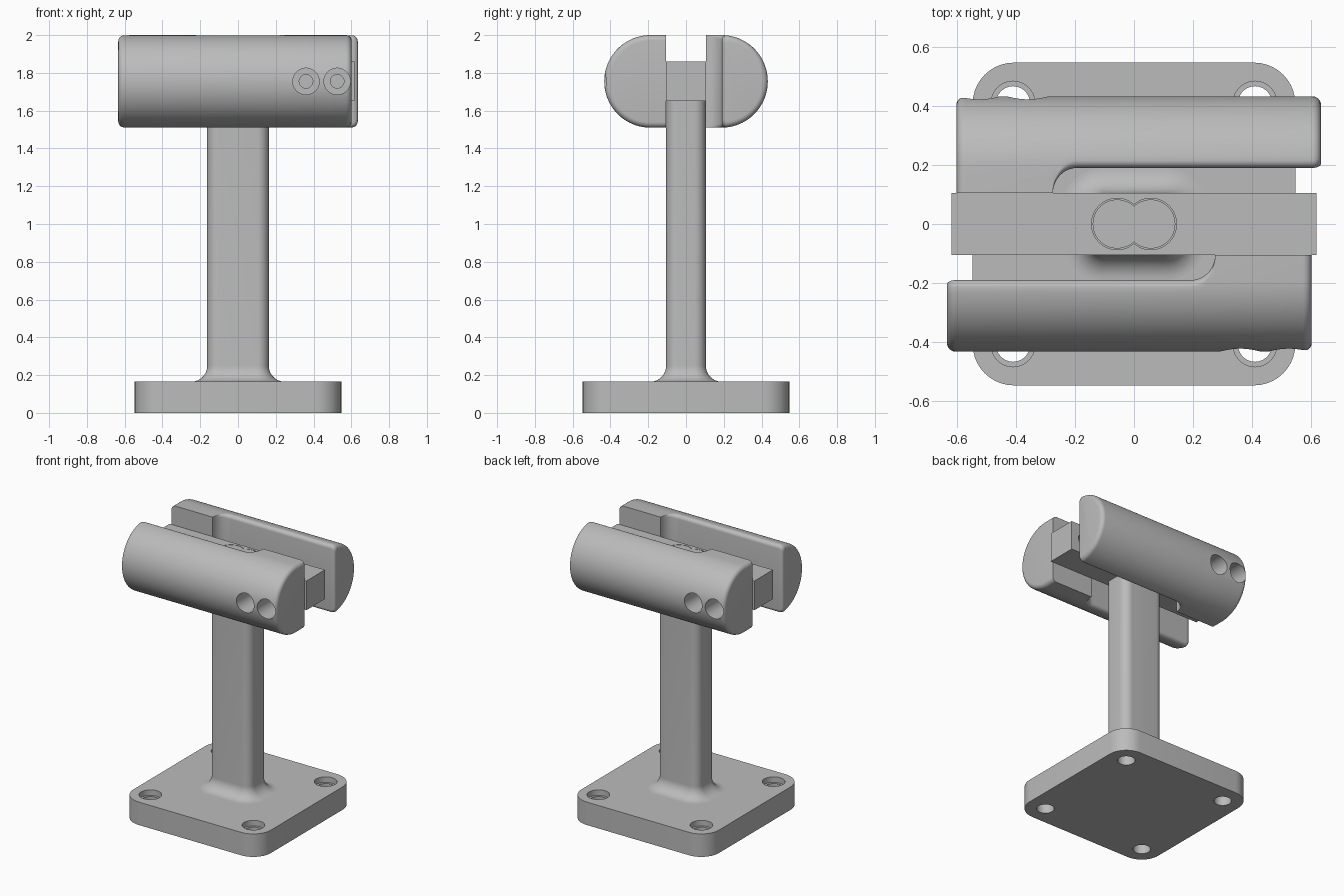
import bpy, bmesh
from math import sin, cos, pi, asin
from mathutils import Matrix

cube = bpy.data.objects.get("Cube")
if cube:
    bpy.data.objects.remove(cube, do_unlink=True)

GREY = (0.5, 0.5, 0.5, 1)
metal = bpy.data.materials.new("light_grey_metal")
metal.use_nodes = True
metal.diffuse_color = GREY
metal.node_tree.nodes["Principled BSDF"].inputs["Base Color"].default_value = GREY


def make_object(name, bm):
    bmesh.ops.recalc_face_normals(bm, faces=bm.faces)
    mesh = bpy.data.meshes.new(name)
    bm.to_mesh(mesh)
    bm.free()
    mesh.materials.append(metal)
    obj = bpy.data.objects.new(name, mesh)
    bpy.context.collection.objects.link(obj)
    return obj


def loft(name, rings):
    """Skin a closed solid through rings with equal point counts."""
    bm = bmesh.new()
    loops = [[bm.verts.new(p) for p in ring] for ring in rings]
    n = len(loops[0])
    for a, b in zip(loops, loops[1:]):
        for i in range(n):
            j = (i + 1) % n
            bm.faces.new((a[i], a[j], b[j], b[i]))
    bm.faces.new(loops[0])
    bm.faces.new(loops[-1])
    bmesh.ops.remove_doubles(bm, verts=bm.verts, dist=1e-5)
    return make_object(name, bm)


def rounded_rect(hx, hy, r, z, steps=10):
    pts = []
    for k, (sx, sy) in enumerate(((1, 1), (-1, 1), (-1, -1), (1, -1))):
        for i in range(steps + 1):
            a = (k + i / steps) * pi / 2
            pts.append((sx * (hx - r) + r * cos(a), sy * (hy - r) + r * sin(a), z))
    return pts


def cylinder(name, x, y, z, r, depth, along_y=False):
    bm = bmesh.new()
    bmesh.ops.create_cone(bm, cap_ends=True, segments=48, radius1=r, radius2=r, depth=depth)
    turn = Matrix.Rotation(pi / 2, 4, "X") if along_y else Matrix()
    bm.transform(Matrix.Translation((x, y, z)) @ turn)
    return make_object(name, bm)


def apply_boolean(obj, tool, operation="DIFFERENCE"):
    mod = obj.modifiers.new("cut", "BOOLEAN")
    mod.operation = operation
    mod.solver = "EXACT"
    mod.object = tool
    bpy.context.view_layer.objects.active = obj
    bpy.ops.object.modifier_apply(modifier=mod.name)
    bpy.data.objects.remove(tool, do_unlink=True)


def smooth(obj):
    bpy.ops.object.select_all(action="DESELECT")
    obj.select_set(True)
    bpy.context.view_layer.objects.active = obj
    bpy.ops.object.shade_smooth_by_angle(angle=0.6)


# Base plate with four counterbored screw holes
PLATE = 0.165
base = loft("base_plate", [rounded_rect(0.547, 0.547, 0.14, z) for z in (0, PLATE)])
for sx in (-1, 1):
    for sy in (-1, 1):
        x, y = sx * 0.41, sy * 0.41
        apply_boolean(base, cylinder("hole", x, y, 0.1, 0.057, 0.5))
        apply_boolean(base, cylinder("counterbore", x, y, PLATE, 0.074, 0.08))
smooth(base)

# Column flaring into the base with a fillet
BAR_LOW, BAR_TOP, FLARE = 1.65, 1.86, 0.085
rings = [rounded_rect(0.163 + FLARE, 0.105 + FLARE, 0.06 + FLARE, PLATE - 0.005)]
for i in range(13):
    t = i / 12 * pi / 2
    o = FLARE * (1 - sin(t))
    rings.append(rounded_rect(0.163 + o, 0.105 + o, 0.06 + o, PLATE + FLARE * (1 - cos(t))))
rings.append(rounded_rect(0.163, 0.105, 0.06, BAR_LOW))
smooth(loft("column", rings))


# Crossbar with a twin-bore socket and cross holes
def twin(name, r, z, depth):
    shape = cylinder(name, -0.057, 0, z, r, depth)
    apply_boolean(shape, cylinder("half", 0.057, 0, z, r, depth), "UNION")
    return shape


bm = bmesh.new()
bmesh.ops.create_cube(bm, size=1)
bm.transform(Matrix.Translation((0, 0, (BAR_LOW + BAR_TOP) / 2))
             @ Matrix.Diagonal((1.236, 0.21, BAR_TOP - BAR_LOW, 1)))
bar = make_object("crossbar", bm)
apply_boolean(bar, twin("socket", 0.087, BAR_TOP, 0.2))
AXIS = 1.755
for x in (-0.525, -0.36, 0.36, 0.525):
    apply_boolean(bar, cylinder("cross_hole", x, 0, AXIS, 0.036, 0.5, True))
smooth(bar)
smooth(twin("socket_plug", 0.083, BAR_TOP - 0.06, 0.12))


# Clamp jaws: half-round bars with a thick tab at one end
def jaw_section(x, inner, corner, inset):
    radius, centre = 0.245 - inset, 0.188
    start = max(centre, inner + corner)
    a0 = asin((start - centre) / radius)
    top = radius * cos(a0)
    half = [(inner + corner * (1 - cos(i / 6 * pi / 2)),
             top - corner * (1 - sin(i / 6 * pi / 2))) for i in range(7)]
    half += [(centre + radius * sin(a), radius * cos(a))
             for a in (a0 + (pi / 2 - a0) * i / 20 for i in range(21))]
    lower = [(y, -z) for y, z in reversed(half[:-1])]
    return [(x, y, AXIS + z) for y, z in half + lower]


def make_jaw(name, turn):
    tab, wall, bend, end, edge = 0.105, 0.19, 0.083, 0.03, 0.025
    rounding = [i / 6 * pi / 2 for i in range(7)]
    rings = [jaw_section(-0.602 + end * (1 - sin(t)), tab, 0, end * (1 - cos(t)))
             for t in reversed(rounding)]
    rings = [jaw_section(-0.602 + end * (1 - cos(t)), tab, 0, end * (1 - sin(t)))
             for t in rounding]
    for i in range(13):
        t = i / 12 * pi / 2
        rings.append(jaw_section(-0.275 + bend * (1 - cos(t)),
                                 tab + (wall - tab) * sin(t), edge * sin(t), 0))
    rings += [jaw_section(0.634 - end * (1 - cos(t)), wall + 0.5 * end * (1 - sin(t)),
                          edge, end * (1 - sin(t))) for t in reversed(rounding)]
    jaw = loft(name, rings)
    for x in (-0.525, -0.36):
        apply_boolean(jaw, cylinder("bolt_hole", x, 0.2, AXIS, 0.036, 0.6, True))
        apply_boolean(jaw, cylinder("bolt_recess", x, 0.4, AXIS, 0.07, 0.3, True))
    jaw.data.transform(Matrix.Rotation(turn, 4, "Z"))
    smooth(jaw)


make_jaw("back_jaw", 0)
make_jaw("front_jaw", pi)
